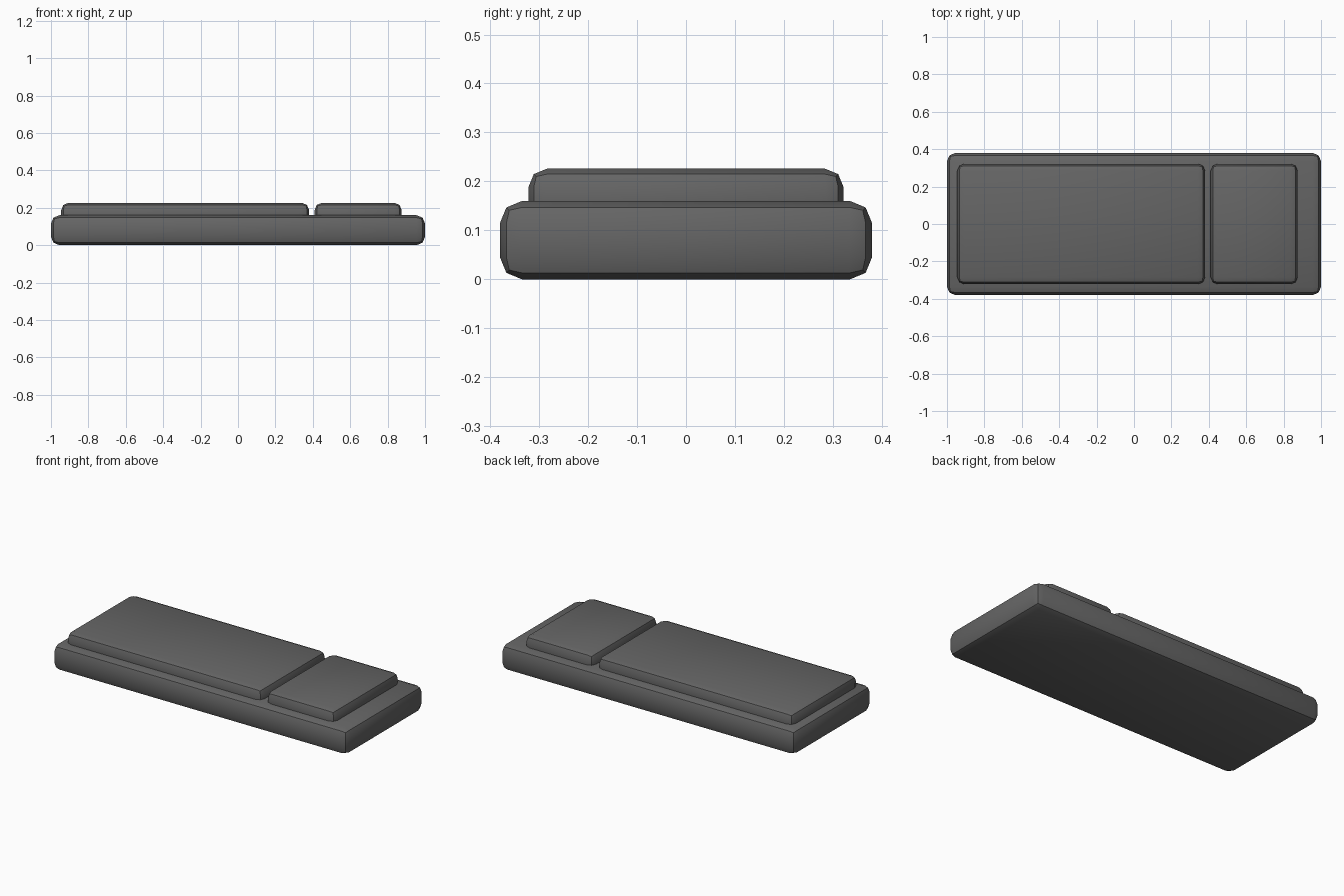
import bpy
import math

default = bpy.data.objects.get("Cube")
if default:
    bpy.data.objects.remove(default, do_unlink=True)


def make_material(name, rgb):
    mat = bpy.data.materials.new(name)
    mat.use_nodes = True
    color = (*rgb, 1.0)
    mat.diffuse_color = color
    mat.node_tree.nodes["Principled BSDF"].inputs["Base Color"].default_value = color
    return mat


def rounded_slab(name, low, high, bevel, mat):
    """Box between two corners with a two-step rounded edge."""
    center = [(a + b) / 2 for a, b in zip(low, high)]
    bpy.ops.mesh.primitive_cube_add(size=1, location=center)
    obj = bpy.context.object
    obj.name = name
    obj.scale = [b - a for a, b in zip(low, high)]
    bpy.ops.object.transform_apply(location=False, rotation=False, scale=True)
    mod = obj.modifiers.new("rounded_edges", "BEVEL")
    mod.width = bevel
    mod.segments = 2
    mod.limit_method = "NONE"
    bpy.ops.object.modifier_apply(modifier=mod.name)
    obj.data.materials.append(mat)
    bpy.ops.object.shade_smooth_by_angle(angle=math.radians(30))
    return obj


dark_grey = make_material("dark_grey", (0.13, 0.13, 0.13))

# Base block
rounded_slab("base", (-1, -0.38, 0), (1, 0.38, 0.16), 0.045, dark_grey)

# Raised pads: a long one and a short one, sunk slightly into the base
pads = {"long_pad": (-0.945, 0.38), "short_pad": (0.41, 0.875)}
for name, (x0, x1) in pads.items():
    rounded_slab(name, (x0, -0.322, 0.1), (x1, 0.322, 0.226), 0.038, dark_grey)
